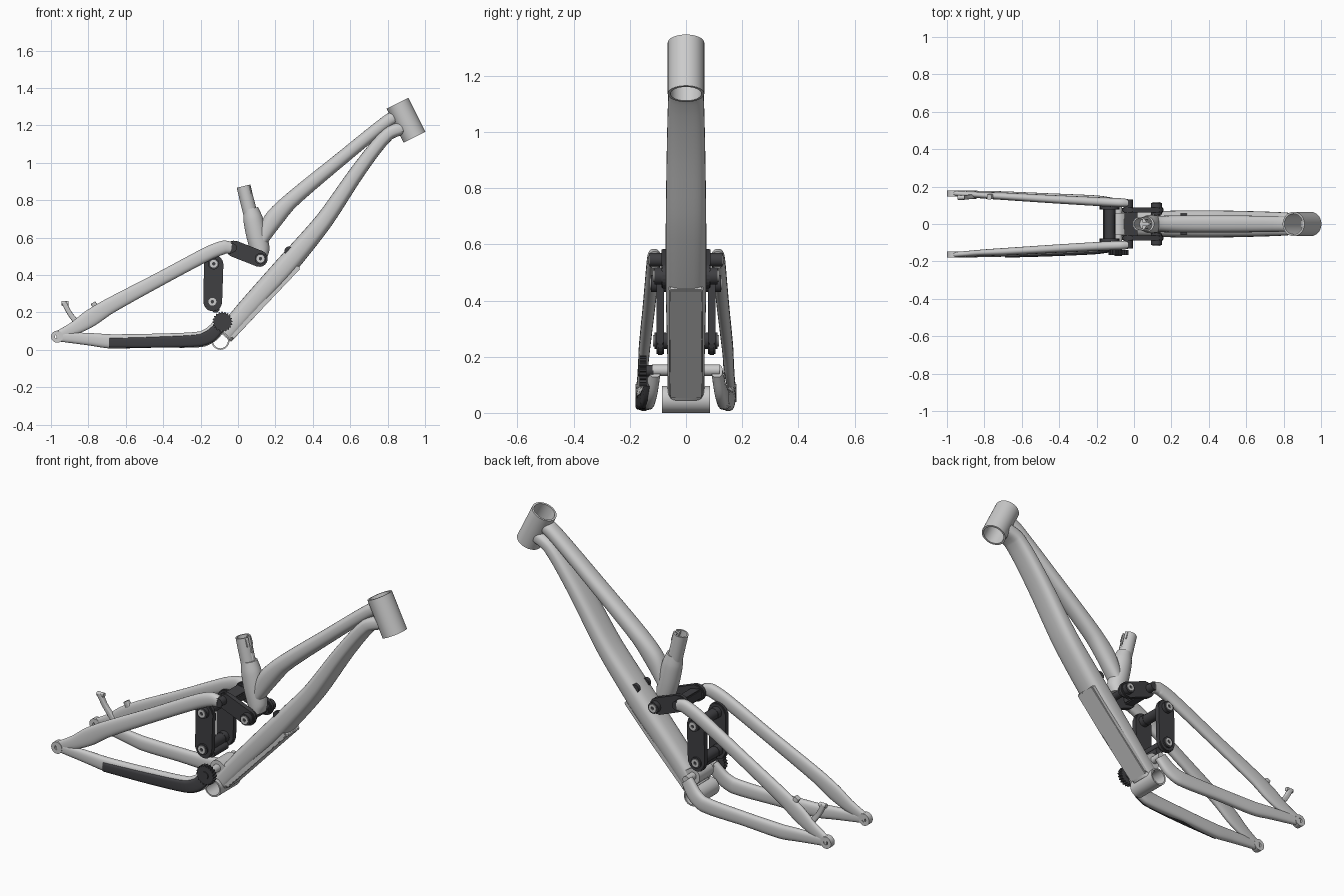
import bpy, bmesh, math
from mathutils import Vector

if "Cube" in bpy.data.objects:
    bpy.data.objects.remove(bpy.data.objects["Cube"])

dark = bpy.data.materials.new("dark")
dark.diffuse_color = (0.05, 0.05, 0.055, 1)
dark.use_nodes = True
dark.node_tree.nodes["Principled BSDF"].inputs["Base Color"].default_value = dark.diffuse_color


def finish(name, bm, mat=None):
    bmesh.ops.recalc_face_normals(bm, faces=bm.faces[:])
    me = bpy.data.meshes.new(name)
    bm.to_mesh(me)
    bm.free()
    ob = bpy.data.objects.new(name, me)
    bpy.context.collection.objects.link(ob)
    if mat:
        me.materials.append(mat)
    for o in bpy.context.selected_objects:
        o.select_set(False)
    ob.select_set(True)
    bpy.context.view_layer.objects.active = ob
    bpy.ops.object.shade_smooth_by_angle(angle=math.radians(35))
    return ob


def skin(bm, rings, closed=False):
    n = len(rings[0])
    for a, b in zip(rings, rings[1:] + (rings[:1] if closed else [])):
        for i in range(n):
            bm.faces.new((a[i], a[(i + 1) % n], b[(i + 1) % n], b[i]))
    if not closed:
        bm.faces.new(rings[0])
        bm.faces.new(rings[-1])


def tube(name, a, b, r, bore=0, mat=None, n=32):
    """Straight round bar, or a hollow tube when bore is given."""
    a, b = Vector(a), Vector(b)
    q = (b - a).to_track_quat('Z', 'Y')
    bm = bmesh.new()

    def ring(p, rad):
        return [bm.verts.new(p + q @ Vector((rad * math.cos(t), rad * math.sin(t), 0)))
                for t in (2 * math.pi * i / n for i in range(n))]
    if bore:
        skin(bm, [ring(a, r), ring(b, r), ring(b, bore), ring(a, bore)], True)
    else:
        skin(bm, [ring(a, r), ring(b, r)])
    return finish(name, bm, mat)


def loft(name, keys, power=2.0, mat=None, steps=5, n=28):
    """Smooth tube through keys (x, y, z, half thickness, half width)."""
    k = [Vector(p) for p in keys]
    k = [2 * k[0] - k[1]] + k + [2 * k[-1] - k[-2]]
    pts = []
    for i in range(1, len(k) - 2):
        # tangents scaled to neighbouring spans keep the curve tight
        L = (k[i + 1] - k[i]).length
        m0 = (k[i + 1] - k[i - 1]).normalized() * L * 0.8
        m1 = (k[i + 2] - k[i]).normalized() * L * 0.8
        for s in range(steps):
            t = s / steps
            pts.append((2*t**3 - 3*t*t + 1) * k[i] + (t**3 - 2*t*t + t) * m0
                       + (3*t*t - 2*t**3) * k[i + 1] + (t**3 - t*t) * m1)
    pts.append(k[-2])
    for p in pts:
        p[3], p[4] = max(p[3], 0.008), max(p[4], 0.008)
    bm = bmesh.new()
    rings = []
    for i, p in enumerate(pts):
        d = pts[min(i + 1, len(pts) - 1)] - pts[max(i - 1, 0)]
        nx = Vector((-d[2], 0, d[0])).normalized()
        ring = []
        for j in range(n):
            c, s = math.cos(2 * math.pi * j / n), math.sin(2 * math.pi * j / n)
            u = math.copysign(abs(c) ** (2 / power), c) * p[3]
            w = math.copysign(abs(s) ** (2 / power), s) * p[4]
            ring.append(bm.verts.new(Vector((p[0], p[1] + w, p[2])) + nx * u))
        rings.append(ring)
    skin(bm, rings)
    return finish(name, bm, mat)


def prism(name, outline, y0, y1, mat=None, bevel=0.0):
    """Side profile (x, z) extruded across y."""
    bm = bmesh.new()
    skin(bm, [[bm.verts.new((x, y, z)) for x, z in outline] for y in (y0, y1)])
    if bevel:
        bmesh.ops.bevel(bm, geom=bm.edges[:], offset=bevel, segments=2, affect='EDGES')
    return finish(name, bm, mat)


def capsule(a, b, ra, rb, n=10):
    ang = math.atan2(b[1] - a[1], b[0] - a[0])
    out = []
    for c, r, st in ((b, rb, ang - math.pi / 2), (a, ra, ang + math.pi / 2)):
        out += [(c[0] + r * math.cos(st + math.pi * i / n), c[1] + r * math.sin(st + math.pi * i / n))
                for i in range(n + 1)]
    return out


def cut(ob, cutter):
    m = ob.modifiers.new("cut", 'BOOLEAN')
    m.operation, m.object, m.solver = 'DIFFERENCE', cutter, 'EXACT'
    bpy.context.view_layer.objects.active = ob
    bpy.ops.object.modifier_apply(modifier=m.name)


# Head tube, down tube and top tube
tube("head_tube", (0.853, 0, 1.318), (0.944, 0, 1.136), 0.065, 0.055, n=48)
down = loft("down_tube", [(0.905, 0, 1.195, .036, .052), (0.80, 0, 1.152, .036, .062),
                          (0.645, 0, 0.96, .04, .068), (0.46, 0, 0.69, .048, .072),
                          (0.25, 0, 0.44, .058, .072), (0.055, 0, 0.225, .054, .067),
                          (-0.075, 0, 0.075, .05, .065)], power=3)
top = loft("top_tube", [(0.88, 0, 1.265, .035, .042), (0.80, 0, 1.222, .035, .042),
                        (0.55, 0, 1.02, .037, .045), (0.28, 0, 0.795, .043, .046),
                        (0.185, 0, 0.69, .05, .045), (0.12, 0, 0.57, .03, .042)], power=2.4)
bore = tube("bore_cutter", (0.808, 0, 1.408), (0.989, 0, 1.046), 0.06)
cut(down, bore)
cut(top, bore)
bpy.data.objects.remove(bore)

# Guard under the down tube
prism("down_tube_guard", [(.335, .435), (.17, .262), (-.03, .05), (-.03, .09), (.14, .30), (.30, .47)],
      -.06, .06, bevel=.005)

# Seat tube with split, clamped mouth
loft("seat_tube_base", [(0.068, 0, 0.755, .04, .04), (0.08, 0, 0.70, .052, .048),
                        (0.10, 0, 0.61, .055, .05), (0.12, 0, 0.53, .05, .048),
                        (0.128, 0, 0.49, .03, .045)])
mouth = tube("seat_tube_mouth", (0.075, 0, 0.69), (0.03, 0, 0.875), 0.038, 0.03)
slot = prism("slot_cutter", [(0.04, 0.80), (0.12, 0.80), (0.12, 0.95), (0.04, 0.95)], -.008, .008)
cut(mouth, slot)
bpy.data.objects.remove(slot)
for s in (-1, 1):
    prism("seat_clamp_ear", [(.045, .875), (.062, .878), (.075, .835), (.06, .83)], s * .009, s * .024)

# Bottom bracket, pivot lug and main axle
tube("bottom_bracket", (-.094, -.085, .048), (-.094, .085, .048), .048, .04, n=40)
prism("pivot_lug", capsule((-.045, .115), (-.083, .15), .05, .042), -.06, .06)
tube("main_axle", (-.083, -.12, .152), (-.083, .12, .152), .02)

# Chain guide wheel
teeth = 20
gear = [(-.083 + r * math.cos(a), .15 + r * math.sin(a)) for i in range(teeth * 4)
        for a, r in [(2 * math.pi * i / (teeth * 4), .054 if i % 4 < 2 else .047)]]
prism("guide_wheel", gear, -.165, -.14, dark)
tube("guide_wheel_hub", (-.083, -.17, .15), (-.083, -.115, .15), .02, mat=dark)

# Mirrored suspension parts
for s in (-1, 1):
    loft("seat_stay", [(-.035, s*.112, .545, .03, .022), (-.075, s*.114, .548, .036, .024),
                       (-.16, s*.118, .515, .037, .024), (-.42, s*.132, .377, .037, .022),
                       (-.69, s*.148, .232, .042, .02), (-.79, s*.153, .168, .046, .018),
                       (-.87, s*.158, .118, .036, .016), (-.97, s*.165, .072, .024, .014)], 2.4)
    loft("chain_stay", [(-.97, s*.165, .07, .024, .014), (-.86, s*.16, .062, .03, .018),
                        (-.78, s*.157, .055, .034, .02), (-.68, s*.152, .045, .038, .022),
                        (-.45, s*.142, .049, .037, .022), (-.20, s*.131, .056, .042, .022),
                        (-.14, s*.122, .085, .042, .022), (-.083, s*.11, .15, .036, .02)], 2.6)
    tube("dropout", (-.967, s*.148, .07), (-.967, s*.18, .07), .032, .012)
    prism("shock_link", capsule((-.135, .255), (-.13, .457), .05, .052), s*.078, s*.105, dark, .005)
    prism("rocker_link", capsule((-.02, .54), (.115, .487), .044, .044), s*.062, s*.088, dark, .005)
    tube("stay_pivot", (-.03, s*.06, .545), (-.03, s*.13, .545), .024, mat=dark)
    # Pivot bosses with pale bolt caps
    for x, z, y in ((-.13, .46, .125), (-.137, .257, .113), (.12, .487, .113)):
        tube("pivot_boss", (x, s*.05, z), (x, s*y, z), .03, mat=dark)
        tube("pivot_cap", (x, s*.06, z), (x, s*(y + .004), z), .021, .009)
    tube("shock_pin_head", (.272, s*.035, .528), (.272, s*.055, .528), .024, mat=dark)

# Cross members
tube("shock_link_bar_top", (-.13, -.1, .46), (-.13, .1, .46), .028, mat=dark)
tube("shock_link_bar_bottom", (-.137, -.1, .257), (-.137, .1, .257), .028, mat=dark)
tube("lower_link_pin", (-.12, -.06, .22), (-.12, .06, .22), .022, mat=dark)
prism("rocker_bridge", [(-.05, .57), (.02, .555), (.01, .505), (-.05, .515)], -.07, .07, dark, .006)
tube("rocker_axle", (.12, -.06, .487), (.12, .06, .487), .022, mat=dark)
tube("shock_pin", (.272, -.04, .528), (.272, .04, .528), .012, mat=dark)

# Protector on the drive side chain stay
loft("chain_stay_protector", [(-.69, -.16, .037, .026, .02), (-.45, -.152, .04, .029, .021),
                              (-.21, -.141, .05, .032, .021), (-.15, -.133, .072, .034, .021),
                              (-.105, -.125, .115, .03, .02)], 4, dark)

# Brake mount on the far side
loft("brake_mount_arm", [(-.85, .147, .13, .016, .012), (-.90, .143, .195, .013, .012),
                         (-.93, .141, .252, .014, .014)], 4)
tube("brake_post_rear", (-.945, .142, .25), (-.905, .142, .25), .012)
loft("brake_mount_post", [(-.745, .15, .2, .016, .012), (-.775, .145, .252, .014, .014)], 4)
